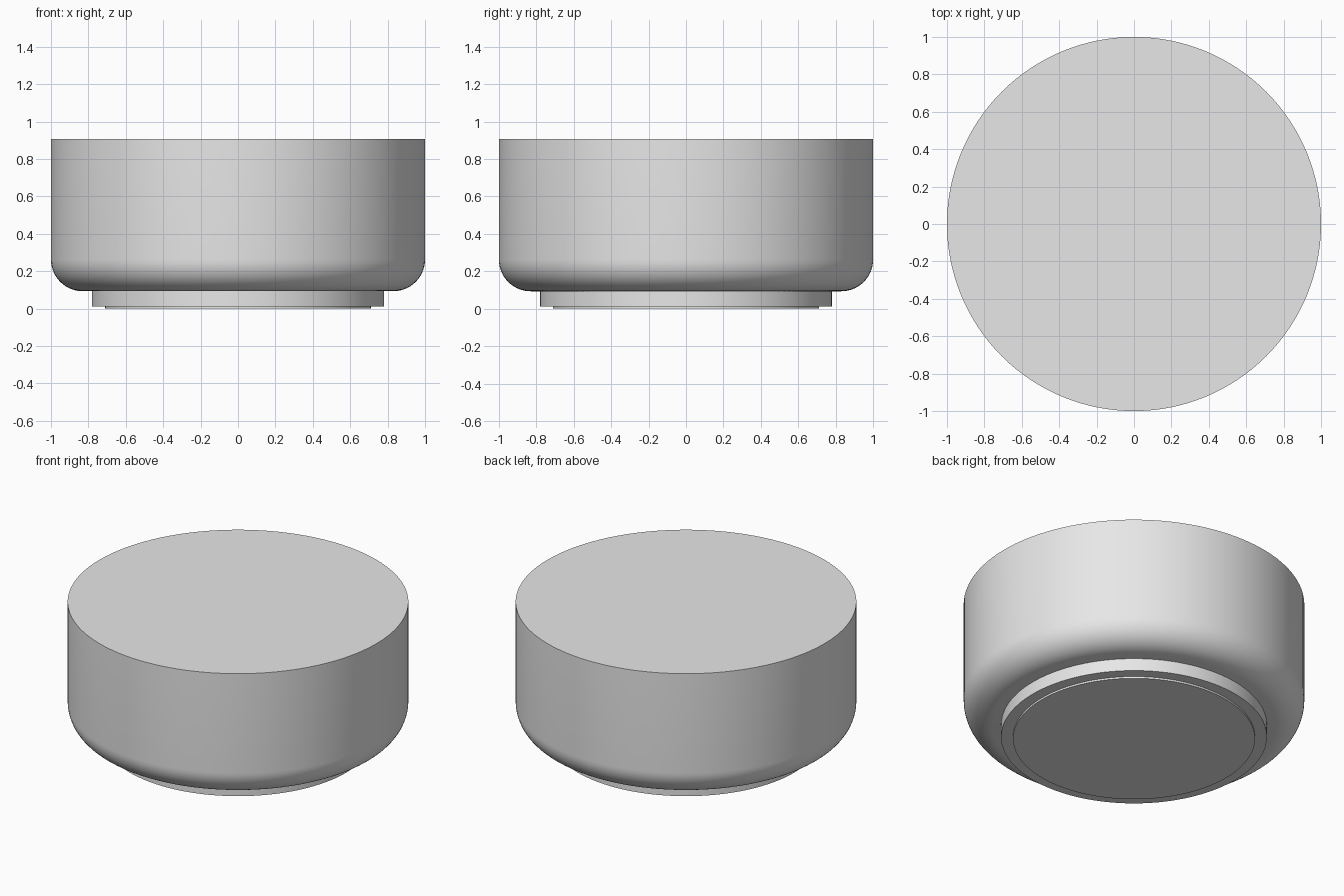
import bpy
import math

cube = bpy.data.objects.get("Cube")
if cube:
    bpy.data.objects.remove(cube, do_unlink=True)

SEGMENTS = 128

grey = bpy.data.materials.new("light_grey")
grey.use_nodes = True
colour = (0.8, 0.8, 0.8, 1)
grey.diffuse_color = colour
grey.node_tree.nodes["Principled BSDF"].inputs["Base Color"].default_value = colour


def turned_part(name, profile):
    """Revolve a bottom-to-top (radius, z) profile and cap both ends."""
    verts = []
    for radius, z in profile:
        for i in range(SEGMENTS):
            a = math.tau * i / SEGMENTS
            verts.append((radius * math.cos(a), radius * math.sin(a), z))
    faces = []
    for ring in range(len(profile) - 1):
        low, high = ring * SEGMENTS, (ring + 1) * SEGMENTS
        for i in range(SEGMENTS):
            j = (i + 1) % SEGMENTS
            faces.append((low + i, low + j, high + j, high + i))
    faces.append(tuple(reversed(range(SEGMENTS))))
    faces.append(tuple(range(len(verts) - SEGMENTS, len(verts))))
    mesh = bpy.data.meshes.new(name)
    mesh.from_pydata(verts, [], faces)
    mesh.materials.append(grey)
    obj = bpy.data.objects.new(name, mesh)
    bpy.context.collection.objects.link(obj)
    bpy.ops.object.select_all(action="DESELECT")
    obj.select_set(True)
    bpy.context.view_layer.objects.active = obj
    bpy.ops.object.shade_smooth_by_angle(angle=math.radians(30))
    return obj


# Main drum: flat sharp-edged top, rounded lower edge
BOTTOM, TOP, FILLET = 0.093, 0.908, 0.17
STEPS = 14
body = []
for k in range(STEPS + 1):
    a = math.pi / 2 * k / STEPS
    body.append((1 - FILLET + FILLET * math.sin(a),
                 BOTTOM + FILLET * (1 - math.cos(a))))
body.append((1, TOP))
turned_part("body", body)

# Recessed foot ring and the thin pad below it
turned_part("foot", [(0.78, 0.012), (0.78, BOTTOM)])
turned_part("base_pad", [(0.71, 0), (0.71, 0.012)])
